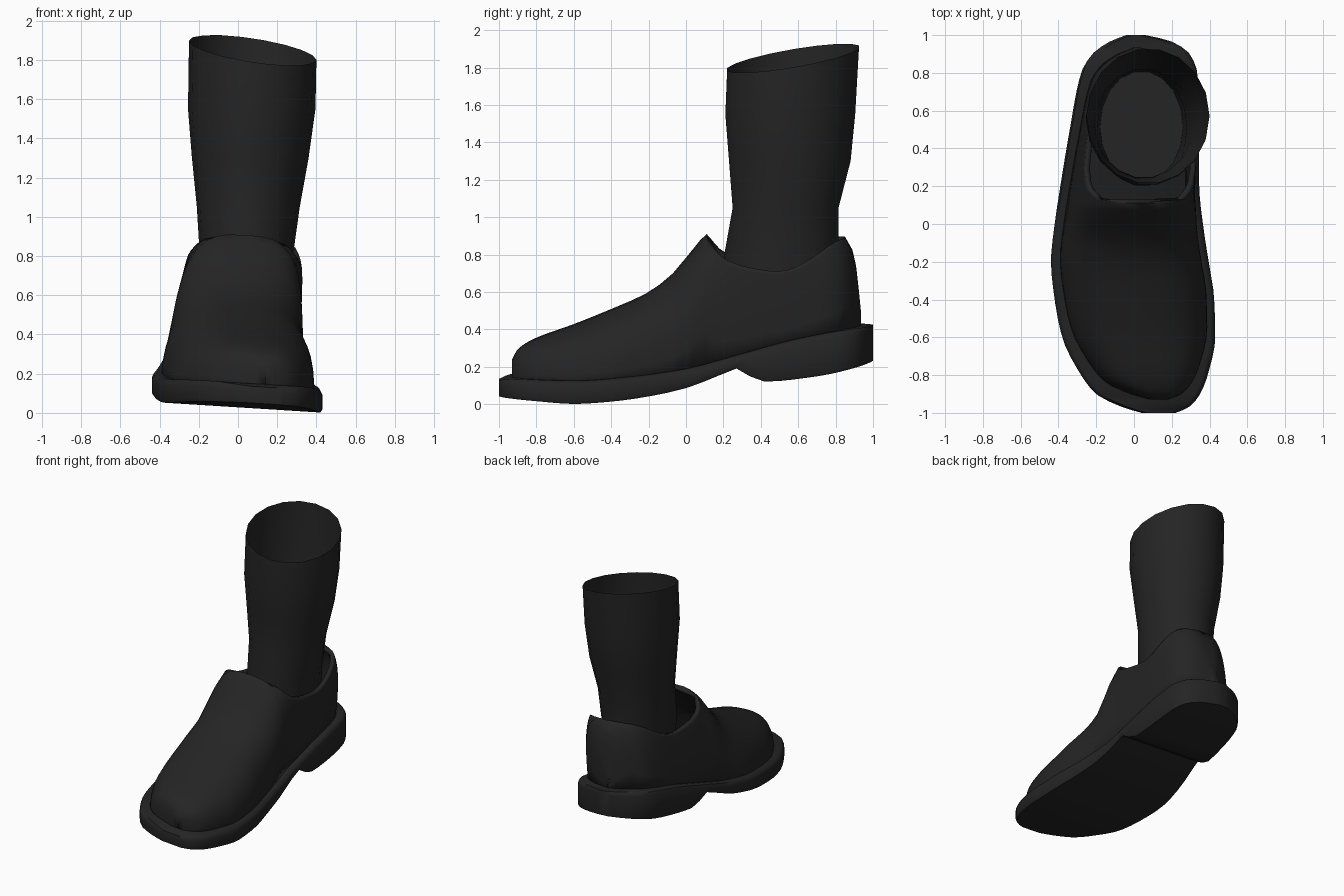
import bpy, bmesh, math

cube = bpy.data.objects.get("Cube")
if cube:
    bpy.data.objects.remove(cube)

black = bpy.data.materials.new("black_leather")
black.use_nodes = True
colour = (0.018, 0.018, 0.018, 1)
black.diffuse_color = colour
black.node_tree.nodes["Principled BSDF"].inputs["Base Color"].default_value = colour

ROLL = 0.063  # slight sideways lean of the whole boot


def curve(*pts):
    """Monotone smooth curve through (position, value) points."""
    sec = [(b[1] - a[1]) / (b[0] - a[0]) for a, b in zip(pts, pts[1:])]
    mid = [2 * a * b / (a + b) if a * b > 0 else 0 for a, b in zip(sec, sec[1:])]
    tan = [sec[0]] + mid + [sec[-1]]

    def value(p):
        p = min(max(p, pts[0][0]), pts[-1][0])
        i = max(k for k in range(len(sec)) if pts[k][0] <= p)
        h = pts[i + 1][0] - pts[i][0]
        t = (p - pts[i][0]) / h
        return (pts[i][1] + h * t * (1 - t) ** 2 * tan[i] - h * t * t * (1 - t) * tan[i + 1]
                + (pts[i + 1][1] - pts[i][1]) * t * t * (3 - 2 * t))
    return value


def finish(name, bm, angle):
    bmesh.ops.remove_doubles(bm, verts=bm.verts, dist=0.0005)
    mesh = bpy.data.meshes.new(name)
    bm.to_mesh(mesh)
    bm.free()
    mesh.materials.append(black)
    ob = bpy.data.objects.new(name, mesh)
    bpy.context.collection.objects.link(ob)
    bpy.ops.object.select_all(action="DESELECT")
    ob.select_set(True)
    bpy.context.view_layer.objects.active = ob
    bpy.ops.object.shade_smooth_by_angle(angle=math.radians(angle))
    return ob


def skin(bm, rows, closed=False, flip=False):
    """Join rows of points with quads."""
    grid = [[bm.verts.new(p) for p in row] for row in rows]
    n = len(grid[0])
    for a, b in zip(grid, grid[1:]):
        for k in range(n if closed else n - 1):
            m = (k + 1) % n
            quad = [a[k], b[k], b[m], a[m]]
            bm.faces.new(quad[::-1] if flip else quad)
    return grid


def stations(lo, hi, count, extra):
    """Positions crowded toward both ends, plus exact key positions."""
    ys = [(lo + hi) / 2 - (hi - lo) / 2 * math.cos(math.pi * k / count) for k in range(count + 1)]
    ys = [y for y in ys if all(abs(y - e) > 0.015 for e in extra)]
    return sorted(ys + extra)


# Outline and height curves from toe to heel
right_edge = curve((-1, 0.04), (-0.97, -0.06), (-0.9, -0.2), (-0.8, -0.28), (-0.6, -0.38), (-0.4, -0.42),
                   (-0.2, -0.44), (0, -0.42), (0.2, -0.39), (0.5, -0.34), (0.8, -0.28), (0.9, -0.22),
                   (0.97, -0.12), (1, -0.04))
left_edge = curve((-1, 0.22), (-0.97, 0.29), (-0.9, 0.35), (-0.8, 0.39), (-0.6, 0.43), (-0.4, 0.425),
                  (-0.2, 0.395), (0, 0.365), (0.2, 0.345), (0.6, 0.345), (0.8, 0.335), (0.9, 0.295),
                  (0.97, 0.19), (1, 0.06))
sole_top = curve((-1, 0.14), (-0.93, 0.155), (-0.6, 0.15), (-0.3, 0.17), (0, 0.21), (0.3, 0.29),
                 (0.6, 0.37), (0.9, 0.42), (1, 0.425))
tread = curve((-1, 0.055), (-0.8, 0.04), (-0.6, 0.028), (-0.4, 0.04), (-0.05, 0.095), (0.27, 0.212))
heel_tread = curve((0.27, 0.212), (0.42, 0.142), (0.7, 0.17), (1, 0.235))
crown = curve((-0.93, 0.25), (-0.9, 0.3), (-0.82, 0.35), (-0.6, 0.43), (-0.4, 0.51), (-0.2, 0.6),
              (-0.05, 0.72), (0.05, 0.85), (0.11, 0.91), (0.2, 1.0), (0.3, 1.1), (0.6, 1.1),
              (0.75, 1.0), (0.85, 0.9), (0.9, 0.8), (0.92, 0.65), (0.935, 0.5))
rim = curve((0.11, 0.91), (0.15, 0.85), (0.2, 0.8), (0.3, 0.76), (0.5, 0.73), (0.6, 0.76),
            (0.7, 0.82), (0.8, 0.885), (0.85, 0.9))
fullness = curve((-0.93, 3), (-0.5, 2.4), (-0.1, 2.4), (0.11, 3.2), (0.935, 3.5))

# Sole with raised heel and rounded welt
rows = []
for y in stations(-1, 1, 36, [0.27, 0.42]):
    r, l, top = right_edge(y), left_edge(y), sole_top(y)
    bot = tread(y) if y <= 0.27 else heel_tread(y)
    section = [(r + 0.01, bot), (l - 0.01, bot), (l, bot + 0.015), (l, top - 0.03), (l - 0.01, top - 0.01),
               (l - 0.03, top), (r + 0.03, top), (r + 0.01, top - 0.01), (r, top - 0.03), (r, bot + 0.015)]
    rows.append([(x, y, z - ROLL * x) for x, z in section])
bm = bmesh.new()
grid = skin(bm, rows, closed=True)
for end in (grid[0], grid[-1]):
    bm.faces.new(end)
bmesh.ops.recalc_face_normals(bm, faces=bm.faces)
finish("sole", bm, 40)

# Upper: arched sections that part at the collar opening
STEPS = 12
LO, HI = -0.93, 0.935
bm = bmesh.new()
for side in (1, -1):
    rows = []
    for y in stations(LO, HI, 40, [0.11, 0.13, 0.15, 0.18, 0.82, 0.85]):
        ys = -1 + 2 * (y - LO) / (HI - LO)
        r, l = right_edge(ys) + 0.045, left_edge(ys) - 0.045
        cx, w = (r + l) / 2, max((l - r) / 2, 0.02)
        base, n = sole_top(y) - 0.03, fullness(y)
        h = crown(y) - base
        last = math.pi / 2
        if 0.11 < y < 0.85:
            last = math.asin(min(1, (rim(y) - base) / h) ** (n / 2))
        row = []
        for k in range(STEPS + 1):
            a = last * k / STEPS
            up = h * math.sin(a) ** (2 / n)
            x = cx + side * w * max(math.cos(a), 0) ** (2 / n) + 0.09 * up
            if a == math.pi / 2:
                x = cx + 0.09 * up
            row.append((x, y, base + up - ROLL * x))
        rows.append(row)
    # Close the blunt toe and heel ends
    for row, at in ((rows[0], 0), (rows[-1], len(rows) + 1)):
        foot = (row[-1][0], row[0][1], row[0][2])
        rows.insert(at, [foot] * len(row))
    skin(bm, rows, flip=side < 0)
bmesh.ops.remove_doubles(bm, verts=bm.verts, dist=0.0005)
bmesh.ops.dissolve_degenerate(bm, edges=bm.edges, dist=0.0005)
upper = finish("upper", bm, 50)
shell = upper.modifiers.new("thickness", "SOLIDIFY")
shell.thickness = 0.03
shell.offset = -1

# Shaft: open tube with slanted top and closed foot
SIDES = 18
levels = [(0.45, -0.18, 0.26, 0.22, 0.81), (0.8, -0.195, 0.28, 0.2, 0.82), (1.05, -0.21, 0.315, 0.245, 0.82),
          (1.3, -0.235, 0.36, 0.225, 0.885), (1.55, -0.255, 0.395, 0.205, 0.91), (1.85, -0.25, 0.4, 0.215, 0.93)]
rows = []
for z, x0, x1, y0, y1 in levels:
    row = []
    for k in range(SIDES):
        a = math.tau * k / SIDES
        x = (x0 + x1) / 2 + (x1 - x0) / 2 * math.cos(a)
        y = (y0 + y1) / 2 + (y1 - y0) / 2 * math.sin(a)
        slant = 0.17 * (y - 0.57) - 0.15 * (x - 0.07) if z > 1.6 else 0
        row.append((x, y, z + slant))
    rows.append(row)
bm = bmesh.new()
grid = skin(bm, rows, closed=True, flip=True)
bm.faces.new(grid[0][::-1])
finish("shaft", bm, 50)
